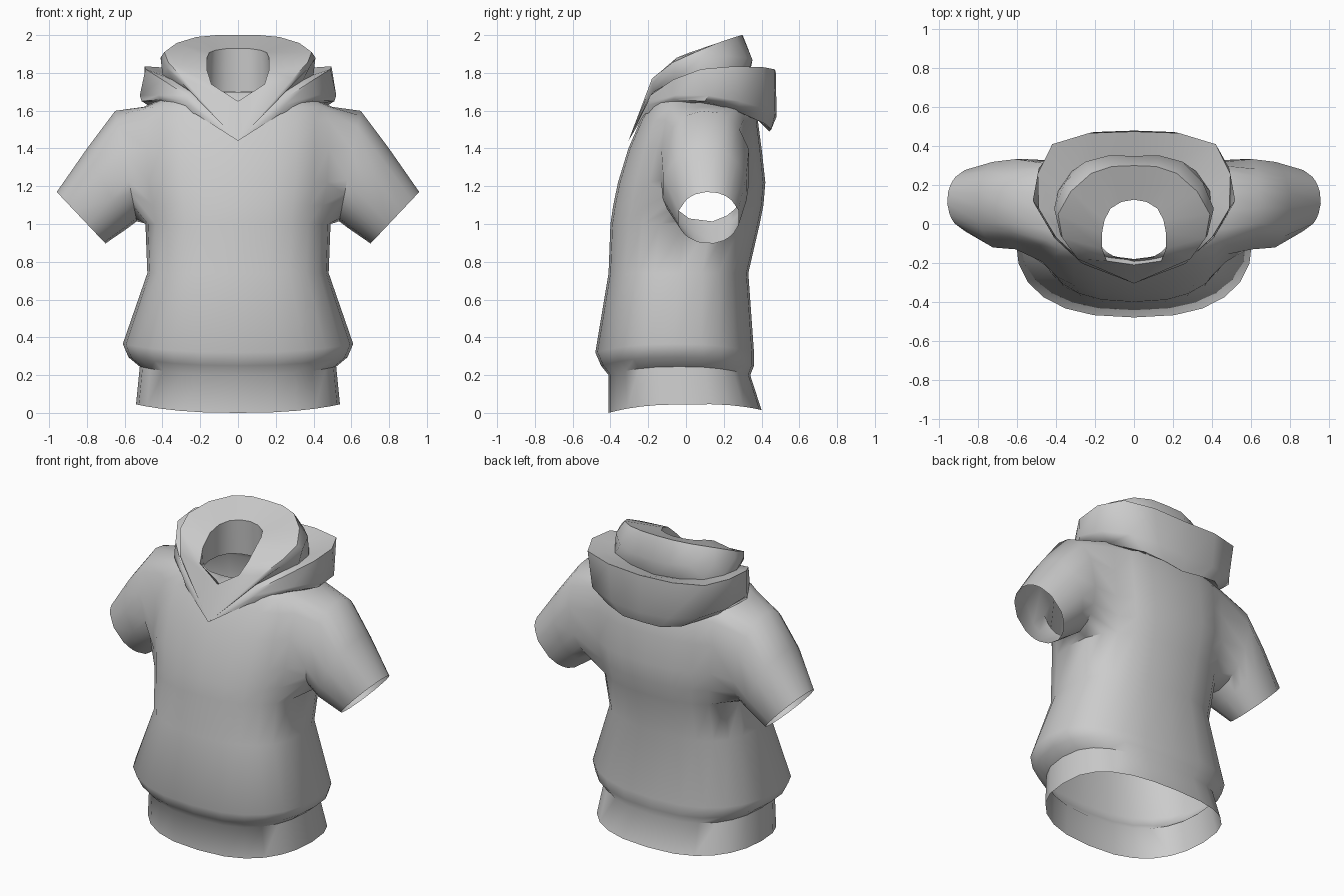
import bpy, bmesh, math
from mathutils import Vector

if "Cube" in bpy.data.objects:
    bpy.data.objects.remove(bpy.data.objects["Cube"])

def spow(v, p):
    return math.copysign(abs(v) ** p, v)

def finish(bm, name, angle):
    bmesh.ops.recalc_face_normals(bm, faces=bm.faces)
    me = bpy.data.meshes.new(name)
    bm.to_mesh(me)
    bm.free()
    ob = bpy.data.objects.new(name, me)
    bpy.context.collection.objects.link(ob)
    bpy.ops.object.select_all(action='DESELECT')
    ob.select_set(True)
    bpy.context.view_layer.objects.active = ob
    bpy.ops.object.shade_smooth_by_angle(angle=math.radians(angle))
    return ob

def loft(bm, rings, skip=lambda i, j: False):
    vs = [[bm.verts.new(p) for p in r] for r in rings]
    n = len(vs[0])
    for i in range(len(vs) - 1):
        for j in range(n):
            if not skip(i, j):
                k = (j + 1) % n
                bm.faces.new((vs[i][j], vs[i][k], vs[i + 1][k], vs[i + 1][j]))

# Torso: z, half width, front y, back y
N = 24
PROFILE = [
    (0.00, .54, -.41, .40), (0.20, .52, -.41, .34), (0.25, .58, -.45, .36),
    (0.32, .61, -.48, .36), (0.74, .48, -.41, .33), (1.00, .49, -.40, .39),
    (1.10, .505, -.385, .41), (1.22, .53, -.36, .42), (1.40, .54, -.305, .40),
    (1.55, .54, -.24, .38), (1.62, .50, -.20, .34), (1.68, .36, -.18, .26),
    (1.70, .19, -.18, .14)]
rings = []
for z, w, yf, yb in PROFILE:
    ring = []
    for j in range(N):
        a = 2 * math.pi * j / N
        lift = 0.045 * math.cos(a) ** 2 if z < .5 else 0
        if z == 0 and math.sin(a) > 0:
            lift += 0.015 * math.sin(a)
        ring.append((w * spow(math.cos(a), .8),
                     (yf + yb) / 2 + (yb - yf) / 2 * spow(math.sin(a), .8), z + lift))
    rings.append(ring)
ARM_COLS = {22, 23, 0, 1, 2, 9, 10, 11, 12, 13}
bm = bmesh.new()
loft(bm, rings, lambda i, j: 5 <= i < 10 and j in ARM_COLS)

# Sleeves: extrude the armholes through rings (top x,z / bottom x,z / front y, back y)
SLEEVE = [(.65, 1.60, .535, 1.01, -.14, .345), (.80, 1.40, .59, .97, -.13, .33),
          (.96, 1.17, .70, .895, -.045, .285)]
for s in (1, -1):
    edges = [e for e in bm.edges if len(e.link_faces) == 1 and
             all(v.co.x * s > .3 and .9 < v.co.z < 1.65 for v in e.verts)]
    ang = None
    for tx, tz, bx, bz, yf, yb in SLEEVE:
        src = list({v for e in edges for v in e.verts})
        if ang is None:
            ang = {v: math.atan2((v.co.y - .09) / .25, (v.co.z - 1.31) / .31) for v in src}
        res = bmesh.ops.extrude_edge_only(bm, edges=edges)['geom']
        new_edges = [g for g in res if isinstance(g, bmesh.types.BMEdge)]
        new_verts = [g for g in res if isinstance(g, bmesh.types.BMVert)]
        new_ang = {}
        for v in new_verts:
            old = next(e.other_vert(v) for e in v.link_edges if e.other_vert(v) in ang)
            new_ang[v] = ang[old]
        for v, a in new_ang.items():
            c = math.cos(a)
            v.co = (s * ((tx + bx) / 2 + (tx - bx) / 2 * c),
                    (yf + yb) / 2 + (yb - yf) / 2 * math.sin(a),
                    (tz + bz) / 2 + (tz - bz) / 2 * c)
        edges = [e for e in new_edges if all(v in new_ang for v in e.verts)]
        ang = new_ang
finish(bm, "hoodie_body", 50)

# Hood: half rings running from the front point round to the centre back
TIP = (0, -.305, 1.44)
HOOD = [
    [TIP, (.22, -.22, 1.58), (.40, .05, 1.64), (.28, .28, 1.62), (0, .33, 1.60)],
    [TIP, (.25, -.21, 1.63), (.51, .10, 1.65), (.27, .42, 1.53), (0, .44, 1.49)],
    [TIP, (.27, -.20, 1.65), (.52, .12, 1.68), (.38, .42, 1.61), (0, .48, 1.57)],
    [TIP, (.27, -.19, 1.68), (.49, .08, 1.82), (.42, .41, 1.83), (0, .475, 1.81)],
    [TIP, (.25, -.17, 1.70), (.40, .05, 1.79), (.32, .27, 1.79), (0, .33, 1.76)],
    [TIP, (.29, -.18, 1.74), (.41, .08, 1.88), (.25, .32, 1.88), (0, .35, 1.86)],
    [TIP, (.29, -.18, 1.77), (.39, .05, 1.91), (.22, .26, 1.99), (0, .30, 2.0)],
    [(0, -.21, 1.65), (.14, -.19, 1.74), (.165, -.05, 1.88), (.12, .08, 1.92), (0, .125, 1.93)],
    [(0, -.18, 1.64), (.15, -.16, 1.66), (.18, -.04, 1.69), (.13, .09, 1.70), (0, .14, 1.70)]]

def full_ring(half):
    p = [Vector(q) for q in half]
    mirror = lambda v: Vector((-v.x, v.y, v.z))
    ext = p + [mirror(p[-2])]
    out = [p[0], p[1]]
    for i in range(1, 4):  # rounded midpoints between the control points
        out += [(9 * (ext[i] + ext[i + 1]) - ext[i - 1] - ext[i + 2]) / 16, p[i + 1]]
    for v in out:
        v.z = min(v.z, 2.0)
    return out + [mirror(v) for v in reversed(out[1:-1])]

bm = bmesh.new()
loft(bm, [full_ring(h) for h in HOOD])
bmesh.ops.remove_doubles(bm, verts=bm.verts, dist=.0005)
finish(bm, "hood", 50)
